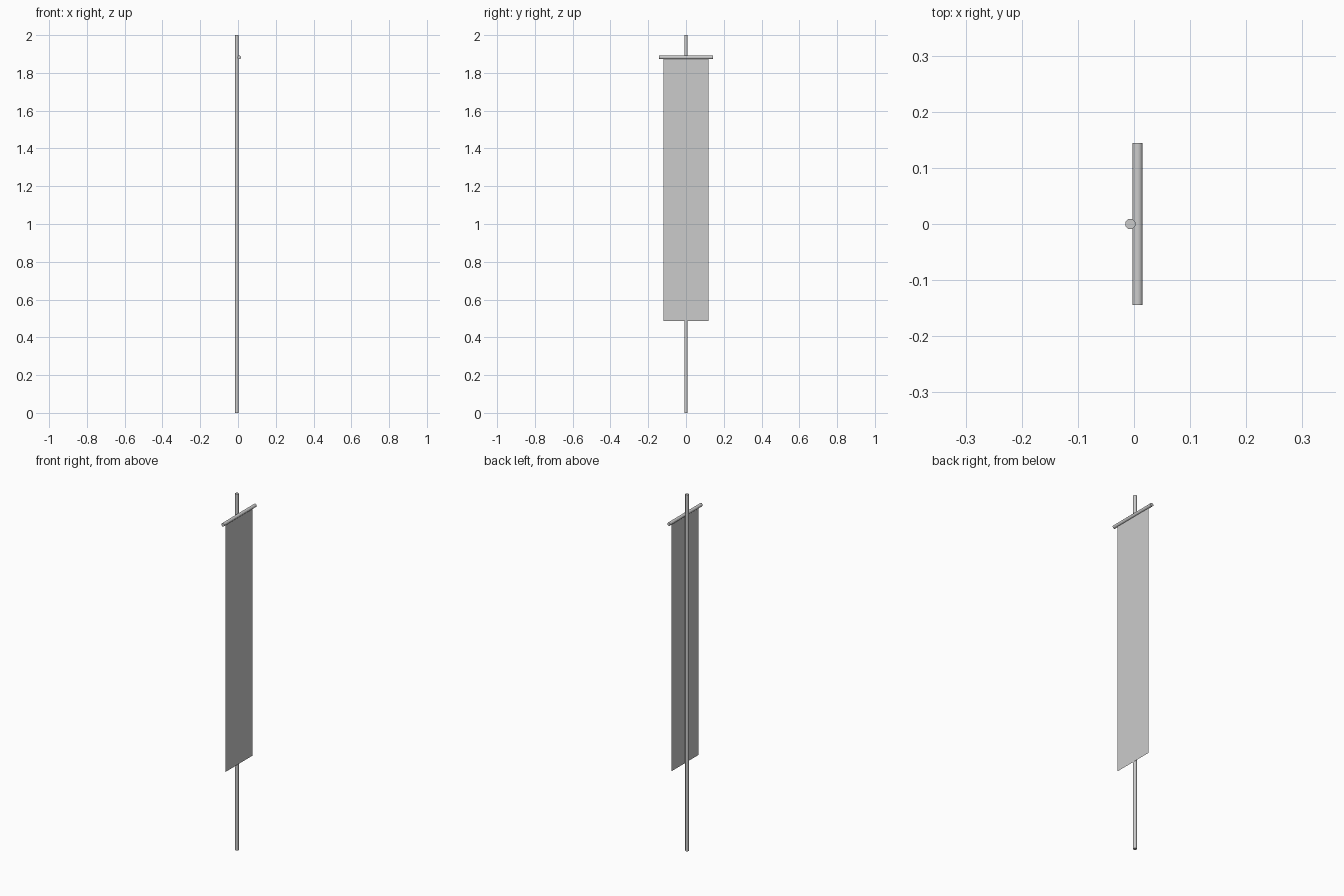
import bpy
from math import pi, cos, radians

if "Cube" in bpy.data.objects:
    bpy.data.objects.remove(bpy.data.objects["Cube"])

APOTHEM = 0.009          # half width of the rods across their flats
OFFSET = 0.0065          # rods sit either side of x = 0
BAR_Z = 1.882


def rod(name, length, location, along_y=False):
    """Octagonal rod with flats facing the axes and smooth sides."""
    bpy.ops.mesh.primitive_cylinder_add(
        vertices=8, radius=APOTHEM / cos(pi / 8), depth=length)
    ob = bpy.context.object
    ob.name = name
    ob.rotation_euler = (0, 0, pi / 8)
    bpy.ops.object.transform_apply(location=False, rotation=True, scale=False)
    if along_y:
        ob.rotation_euler = (pi / 2, 0, 0)
    ob.location = location
    bpy.ops.object.shade_smooth_by_angle(angle=radians(50))
    return ob


# Upright pole and the crossbar lashed in front of it
rod("pole", 2.0, (-OFFSET, 0, 1.0))
rod("crossbar", 0.288, (OFFSET, 0, BAR_Z), along_y=True)

# Thin cloth hanging from the crossbar, facing +x
half_width, bottom = 0.119, 0.487
mesh = bpy.data.meshes.new("banner_cloth")
mesh.from_pydata(
    [(OFFSET, -half_width, bottom), (OFFSET, half_width, bottom),
     (OFFSET, half_width, BAR_Z), (OFFSET, -half_width, BAR_Z)],
    [], [(0, 1, 2, 3)])
cloth = bpy.data.objects.new("banner_cloth", mesh)
bpy.context.collection.objects.link(cloth)
